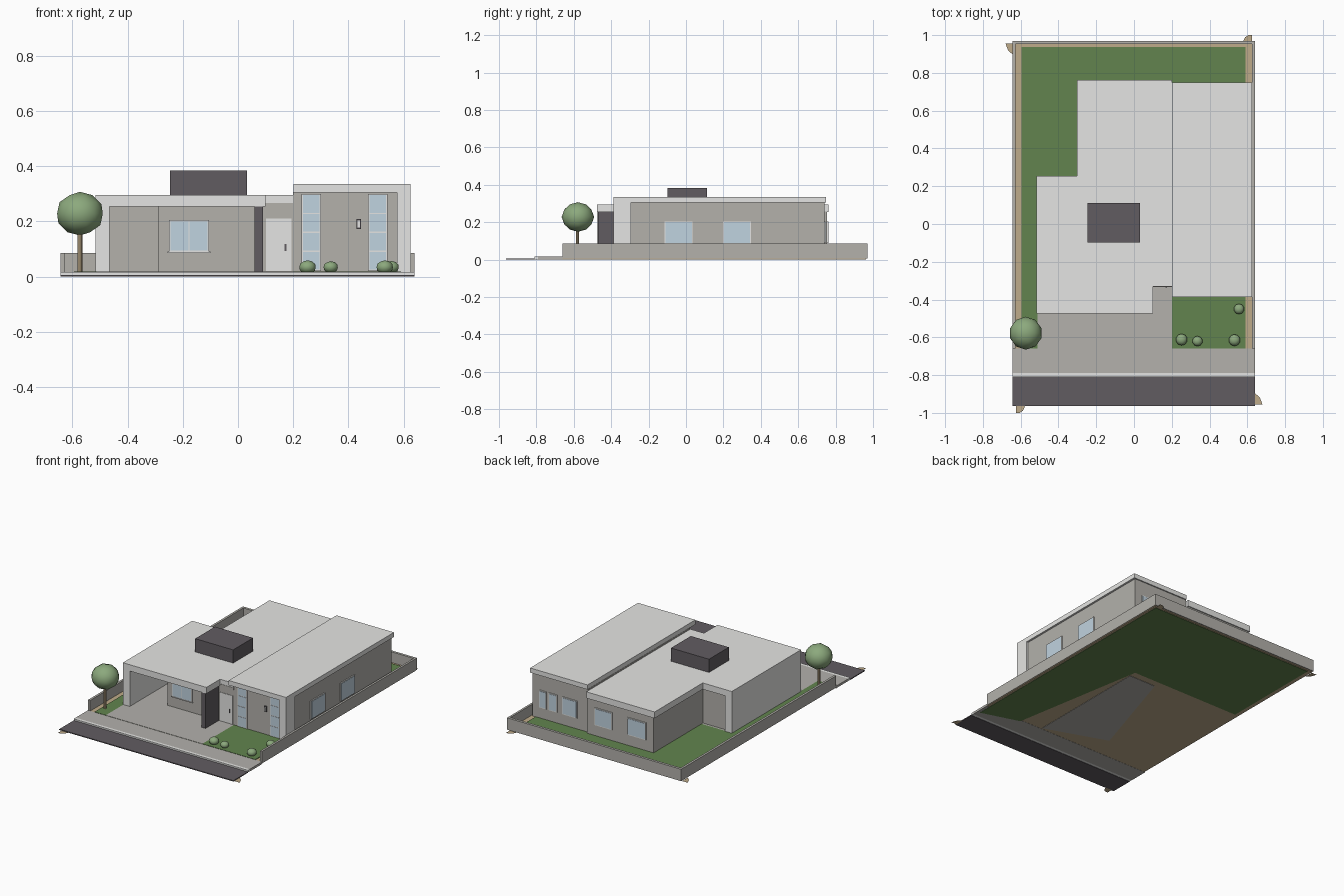
import bpy, bmesh, math

if "Cube" in bpy.data.objects:
    bpy.data.objects.remove(bpy.data.objects["Cube"])

def mat(name, r, g, b):
    lin = lambda c: ((c / 255 + 0.055) / 1.055) ** 2.4
    m = bpy.data.materials.new(name)
    m.diffuse_color = (lin(r), lin(g), lin(b), 1)
    m.use_nodes = True
    m.node_tree.nodes["Principled BSDF"].inputs["Base Color"].default_value = m.diffuse_color
    return m

LIGHT = mat("light_render", 229, 229, 227)
WALL = mat("grey_wall", 179, 177, 171)
PAVE = mat("concrete", 179, 177, 172)
DARK = mat("dark_grey", 97, 92, 97)
GRASS = mat("grass", 98, 132, 78)
SOIL = mat("soil", 191, 171, 138)
GLASS = mat("glass", 192, 211, 224)
LEAF = mat("foliage", 140, 169, 125)

def finish(bm, name, m):
    bmesh.ops.recalc_face_normals(bm, faces=bm.faces)
    me = bpy.data.meshes.new(name)
    bm.to_mesh(me)
    bm.free()
    me.materials.append(m)
    ob = bpy.data.objects.new(name, me)
    bpy.context.collection.objects.link(ob)
    return ob

def prism(name, pts, z0, z1, m):
    """Extrude a plan outline from z0 to z1."""
    bm = bmesh.new()
    f = bm.faces.new([bm.verts.new((x, y, z0)) for x, y in pts])
    r = bmesh.ops.extrude_face_region(bm, geom=[f])
    for v in r["geom"]:
        if isinstance(v, bmesh.types.BMVert):
            v.co.z = z1
    return finish(bm, name, m)

def box(name, x0, x1, y0, y1, z0, z1, m):
    return prism(name, [(x0, y0), (x1, y0), (x1, y1), (x0, y1)], z0, z1, m)

def plate(name, side, at, u0, u1, z0, z1, d, m):
    """Thin plate standing d proud of a wall plane."""
    if side == "right":
        return box(name, at, at + d, u0, u1, z0, z1, m)
    a, b = (at - d, at) if side == "front" else (at, at + d)
    return box(name, u0, u1, a, b, z0, z1, m)

def window(name, side, at, u0, u1, z0, z1, cols=1, rows=1, t=0.005):
    """Light frame plate with a grid of glass panes on it."""
    plate(name + "_frame", side, at, u0, u1, z0, z1, 0.006, LIGHT)
    w, h = (u1 - u0 - t) / cols, (z1 - z0 - t) / rows
    for i in range(cols):
        for j in range(rows):
            u, z = u0 + t + i * w, z0 + t + j * h
            plate(name + "_pane", side, at, u, u + w - t, z, z + h - t, 0.008, GLASS)

def ball(name, x, y, z, r, rz, m):
    bm = bmesh.new()
    bmesh.ops.create_icosphere(bm, subdivisions=2, radius=1)
    for v in bm.verts:
        v.co = (x + v.co.x * r, y + v.co.y * r, z + v.co.z * rz)
    ob = finish(bm, name, m)
    for p in ob.data.polygons:
        p.use_smooth = True

# Ground: soil bed, curled soil corners, street, kerb, pavement
box("soil_bed", -0.638, 0.636, -0.78, 0.963, 0.002, 0.014, SOIL)
back_left = [(-0.64, 0.955), (-0.68, 0.955), (-0.667, 0.92), (-0.64, 0.895)]
back_right = [(0.575, 0.96), (0.588, 0.988), (0.605, 1.0), (0.625, 1.0), (0.625, 0.96)]
for s in (1, -1):
    for pts in (back_left, back_right):
        prism("soil_corner", [(x * s, y * s) for x, y in pts], 0, 0.0006, SOIL)
box("street", -0.643, 0.64, -0.963, -0.81, 0.0, 0.006, DARK)
box("kerb", -0.643, 0.64, -0.81, -0.79, 0.002, 0.016, LIGHT)
box("pavement", -0.643, 0.64, -0.79, -0.66, 0.001, 0.016, PAVE)
box("driveway", -0.512, 0.2, -0.66, 0.25, 0.004, 0.018, PAVE)

# Lawns, with the parts that show through underneath
box("left_lawn", -0.595, -0.512, -0.66, 0.937, 0.004, 0.018, GRASS)
box("back_lawn", -0.512, 0.59, 0.25, 0.937, 0.004, 0.018, GRASS)
box("front_lawn", 0.2, 0.59, -0.66, 0.25, 0.004, 0.018, GRASS)
prism("lawn_underside", [(0.36, -0.67), (0.62, -0.75), (0.62, 0.95), (-0.61, 0.95),
                         (-0.61, 0.25), (0.2, 0.25)], 0.0, 0.003, GRASS)
prism("slab_underside", [(0.2, -0.65), (0.2, 0.2), (0.0, 0.2), (-0.22, -0.5)], 0.0, 0.003, PAVE)

# Boundary walls
box("left_boundary", -0.643, -0.628, -0.66, 0.97, 0.006, 0.085, WALL)
box("right_boundary", 0.626, 0.64, -0.66, 0.97, 0.006, 0.085, WALL)
box("back_boundary", -0.643, 0.64, 0.953, 0.97, 0.006, 0.085, WALL)

# Left wing: body, passage wall, frame wall, roof
box("left_body", -0.29, 0.2, -0.33, 0.755, 0.016, 0.256, WALL)
box("entrance_header", 0.1, 0.2, -0.33, -0.3, 0.25, 0.267, WALL)
box("passage_back_wall", -0.466, -0.29, 0.215, 0.235, 0.016, 0.256, WALL)
box("left_frame_wall", -0.516, -0.465, -0.475, 0.255, 0.012, 0.256, LIGHT)
prism("left_roof", [(-0.516, -0.475), (0.1, -0.475), (0.1, -0.332), (0.2, -0.332), (0.2, 0.762),
                    (-0.302, 0.762), (-0.302, 0.255), (-0.516, 0.255)], 0.254, 0.296, LIGHT)
box("entrance_header_face", 0.1, 0.2, -0.334, -0.33, 0.25, 0.266, WALL)
box("dark_pillar", 0.06, 0.09, -0.47, -0.33, 0.018, 0.255, DARK)
box("water_tank", -0.247, 0.033, -0.098, 0.111, 0.295, 0.384, DARK)

# Entrance door
plate("front_door", "front", -0.33, 0.102, 0.194, 0.02, 0.21, 0.003, LIGHT)
plate("door_handle", "front", -0.333, 0.168, 0.175, 0.093, 0.118, 0.004, DARK)

# Right wing: body, roof, frame column
box("right_body", 0.2, 0.612, -0.33, 0.74, 0.016, 0.306, WALL)
box("right_roof", 0.202, 0.625, -0.387, 0.748, 0.305, 0.336, LIGHT)
box("right_frame_column", 0.577, 0.625, -0.387, -0.295, 0.012, 0.306, LIGHT)

# Windows
window("front_window", "front", -0.33, -0.25, -0.105, 0.09, 0.205, 2)
plate("front_sill", "front", -0.33, -0.255, -0.1, 0.086, 0.09, 0.01, LIGHT)
for u in (0.23, 0.472):
    window("tall_window", "front", -0.33, u, u + 0.07, 0.02, 0.3, 1, 4)
for u in (-0.114, 0.197):
    window("side_window", "right", 0.612, u, u + 0.15, 0.083, 0.205)
for u0, u1 in ((0.28, 0.39), (0.43, 0.49), (0.508, 0.56)):
    window("back_window", "back", 0.74, u0, u1, 0.09, 0.205)
for u0, u1 in ((0.014, 0.143), (-0.236, -0.1)):
    window("rear_window", "back", 0.755, u0, u1, 0.09, 0.205)

# Wall lamp
plate("lamp_case", "front", -0.33, 0.43, 0.446, 0.172, 0.208, 0.008, DARK)
plate("lamp_glass", "front", -0.338, 0.433, 0.443, 0.177, 0.203, 0.003, LIGHT)

# Tree and bushes
prism("tree_trunk", [(-0.573 + 0.009 * math.cos(i * math.pi / 4), -0.58 + 0.009 * math.sin(i * math.pi / 4))
                     for i in range(8)], 0.012, 0.17, SOIL)
ball("tree_crown", -0.573, -0.578, 0.228, 0.087, 0.079, LEAF)
for x, y, r in ((0.252, -0.612, 0.031), (0.336, -0.62, 0.027), (0.532, -0.615, 0.031), (0.556, -0.45, 0.028)):
    ball("bush", x, y, 0.034, r, r * 0.8, LEAF)
